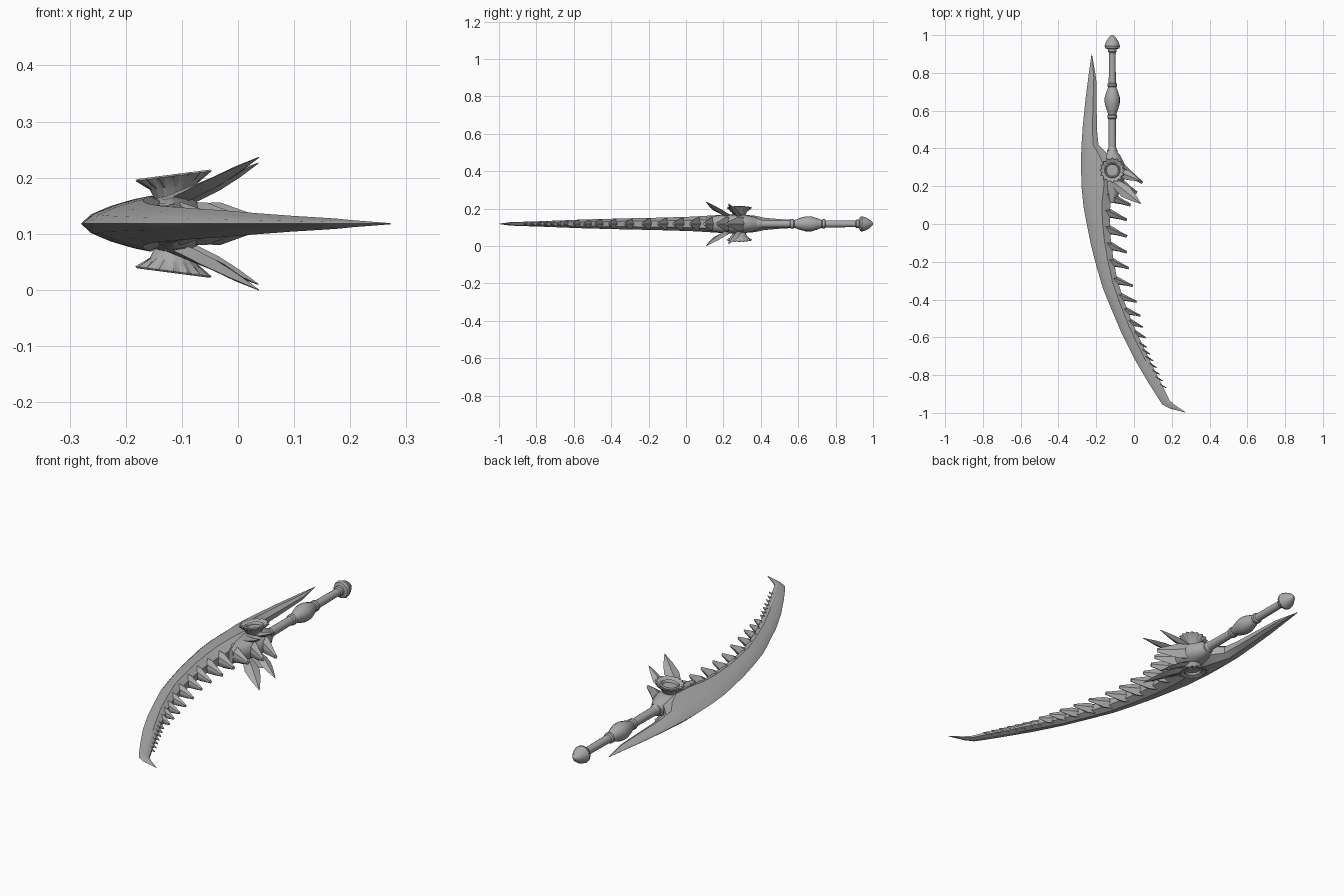
import bpy, bmesh, math
from mathutils import Vector

ZC = 0.118      # mid plane of the sword
AX = -0.115     # axis of the handle
steel = bpy.data.materials.new("grey_steel")
steel.diffuse_color = (0.4, 0.4, 0.4, 1)


def loft(name, rings, angle=30):
    """Skin a list of equal-length rings and cap both ends."""
    bm = bmesh.new()
    vs = [[bm.verts.new(p) for p in r] for r in rings]
    n = len(rings[0])
    for a, b in zip(vs, vs[1:]):
        for i in range(n):
            j = (i + 1) % n
            bm.faces.new((a[i], a[j], b[j], b[i]))
    bm.faces.new(vs[0][::-1])
    bm.faces.new(vs[-1])
    bmesh.ops.remove_doubles(bm, verts=bm.verts, dist=1e-5)
    bmesh.ops.recalc_face_normals(bm, faces=bm.faces)
    me = bpy.data.meshes.new(name)
    bm.to_mesh(me)
    bm.free()
    ob = bpy.data.objects.new(name, me)
    bpy.context.collection.objects.link(ob)
    me.materials.append(steel)
    bpy.ops.object.select_all(action='DESELECT')
    ob.select_set(True)
    bpy.context.view_layer.objects.active = ob
    bpy.ops.object.shade_smooth_by_angle(angle=math.radians(angle))
    return ob


def spike(name, path, side, up):
    """Diamond-section spike; path rows are (point, half width, half thickness)."""
    rings = []
    for p, w, t in path:
        p = Vector(p)
        rings.append([p + side * w, p + up * t, p - side * w, p - up * t])
    return loft(name, rings)


def along_y(name, profile, n=16, cx=AX):
    """Round part along the handle; rows are (y, radius x, radius z)."""
    rings = []
    for y, rx, rz in profile:
        rings.append([(cx + rx * math.cos(2 * math.pi * i / n), y,
                       ZC + rz * math.sin(2 * math.pi * i / n)) for i in range(n)])
    return loft(name, rings)


# Curved blade: outer edge x, y, inner edge x, y, half thickness
stations = [
    (-0.225, 0.90, -0.222, 0.895, 0.001), (-0.240, 0.79, -0.200, 0.77, 0.012),
    (-0.257, 0.66, -0.198, 0.63, 0.019), (-0.271, 0.52, -0.196, 0.50, 0.025),
    (-0.278, 0.42, -0.188, 0.42, 0.033), (-0.280, 0.36, -0.140, 0.37, 0.044),
    (-0.280, 0.28, -0.095, 0.30, 0.050), (-0.277, 0.19, -0.105, 0.20, 0.049),
    (-0.267, 0.09, -0.125, 0.11, 0.043), (-0.250, 0.00, -0.128, 0.02, 0.038),
    (-0.228, -0.11, -0.123, -0.08, 0.035), (-0.200, -0.22, -0.110, -0.18, 0.032),
    (-0.165, -0.34, -0.090, -0.29, 0.030), (-0.120, -0.45, -0.055, -0.40, 0.027),
    (-0.065, -0.58, -0.010, -0.52, 0.024), (0.000, -0.71, 0.045, -0.64, 0.019),
    (0.070, -0.83, 0.110, -0.775, 0.014), (0.120, -0.91, 0.160, -0.875, 0.011),
    (0.150, -0.955, 0.190, -0.935, 0.009), (0.190, -0.977, 0.215, -0.957, 0.006),
    (0.272, -0.998, 0.272, -0.996, 0.001)]
section = [(0, 0), (0.13, 0.38), (0.38, 0.72), (0.68, 1), (1, 0.5)]
rings = []
for ox, oy, ix, iy, h in stations:
    top = [(ox + (ix - ox) * u, oy + (iy - oy) * u, ZC + h * v) for u, v in section]
    rings.append(top + [(x, y, 2 * ZC - z) for x, y, z in top[:0:-1]])
loft("blade", rings, 25)

# Blunt ribs along the inner edge: root x, y, tip x, y, half width, half height
teeth = [(-0.09, 0.31, 0.045, 0.218, 0.030, 0.040), (-0.11, 0.24, 0.015, 0.165, 0.030, 0.040),
         (-0.16, 0.155, -0.018, 0.100, 0.032, 0.040), (-0.17, -0.015, -0.037, -0.066, 0.028, 0.034),
         (-0.165, 0.07, -0.038, 0.022, 0.028, 0.036),
         (-0.165, -0.100, -0.038, -0.150, 0.027, 0.032), (-0.15, -0.190, -0.027, -0.234, 0.026, 0.030),
         (-0.12, -0.290, -0.006, -0.328, 0.024, 0.028), (-0.09, -0.378, 0.014, -0.412, 0.022, 0.026),
         (-0.055, -0.455, 0.034, -0.486, 0.020, 0.024), (-0.03, -0.515, 0.046, -0.546, 0.018, 0.022),
         (0.0, -0.575, 0.062, -0.602, 0.016, 0.020)]
# Small serrations toward the point
for i in range(7):
    t = i / 6
    x, y = 0.045 + 0.105 * t, -0.635 - 0.215 * t
    teeth.append((x - 0.035, y + 0.012, x + 0.022, y - 0.018, 0.013 - 0.005 * t, 0.017 - 0.007 * t))
for rx, ry, tx, ty, w, h in teeth:
    root, tip = Vector((rx, ry, ZC)), Vector((tx, ty, ZC))
    d = (tip - root).normalized()
    side = Vector((-d.y, d.x, 0))
    rings = []
    for f, kw, kh in ((0, 1, 0.9), (0.4, 0.72, 0.95), (0.7, 0.42, 0.6), (1, 0.24, 0.25)):
        c = root.lerp(tip, f)
        rings.append([c + side * w * kw * a + Vector((0, 0, h * kh * b))
                      for a, b in ((1, 0), (0.35, 1), (-0.8, 0.6), (-1, 0), (-0.8, -0.6), (0.35, -1))])
    loft("rib", rings, 20)

# Guard body blending the handle into the blade
along_y("guard", [(0.41, 0.020, 0.020), (0.385, 0.025, 0.030), (0.36, 0.044, 0.040),
                  (0.31, 0.068, 0.050), (0.25, 0.068, 0.051), (0.18, 0.045, 0.046),
                  (0.11, 0.012, 0.036)])

# Handle with rings and a swollen middle
along_y("handle", [(0.37, 0.021, 0.021), (0.555, 0.019, 0.019), (0.56, 0.025, 0.025),
                   (0.575, 0.025, 0.025), (0.58, 0.021, 0.021), (0.61, 0.032, 0.032),
                   (0.64, 0.040, 0.040), (0.67, 0.040, 0.040), (0.70, 0.031, 0.031),
                   (0.725, 0.021, 0.021), (0.73, 0.025, 0.025), (0.742, 0.025, 0.025),
                   (0.747, 0.019, 0.019), (0.93, 0.017, 0.017)])
along_y("handle_collar", [(0.375, 0.02, 0.02), (0.378, 0.027, 0.027),
                          (0.392, 0.027, 0.027), (0.395, 0.02, 0.02)])

# Pommel
along_y("pommel", [(0.905, 0.017, 0.017), (0.912, 0.023, 0.023), (0.926, 0.023, 0.023),
                   (0.930, 0.037, 0.037), (0.942, 0.041, 0.041), (0.965, 0.033, 0.033),
                   (0.985, 0.020, 0.020), (1.0, 0.005, 0.005)], 12)

for s in (1, -1):
    # Scalloped cup with a hollow round centre, tilted slightly outward
    rings, n = [], 64
    for r, z, wave in ((0.030, 0.040, 0), (0.042, 0.066, 0), (0.063, 0.085, 0.005),
                       (0.060, 0.088, 0.005), (0.042, 0.080, 0), (0.037, 0.084, 0),
                       (0.033, 0.080, 0), (0.031, 0.073, 0)):
        ring = []
        for i in range(n):
            a = 2 * math.pi * i / n
            rr = r + wave * math.cos(16 * a)
            x = rr * math.cos(a)
            ring.append((AX + x, 0.285 + rr * math.sin(a), ZC + s * (z + 0.13 * x)))
        rings.append(ring)
    loft("rosette", rings)

    # Pair of pointed leaves sweeping out from under each cup
    for base, tip, w in (((-0.125, 0.235, 0.040), (0.037, 0.107, 0.118), 0.034),
                         ((-0.110, 0.290, 0.040), (0.036, 0.228, 0.108), 0.026)):
        b, t = Vector(base), Vector(tip)
        d = t - b
        side = Vector((-d.y, d.x, 0)).normalized()
        up = d.cross(side).normalized()
        path = []
        for f, kw, th, bow in ((0, 0.35, 0.010, 0), (0.25, 0.8, 0.012, -0.005),
                               (0.5, 1, 0.010, -0.006), (0.75, 0.6, 0.007, -0.003), (1, 0.03, 0.001, 0)):
            p = b.lerp(t, f)
            path.append(((p.x, p.y, ZC + s * (p.z + bow)), w * kw, th))
        spike("leaf", path, side, Vector((up.x, up.y, up.z * s)))
